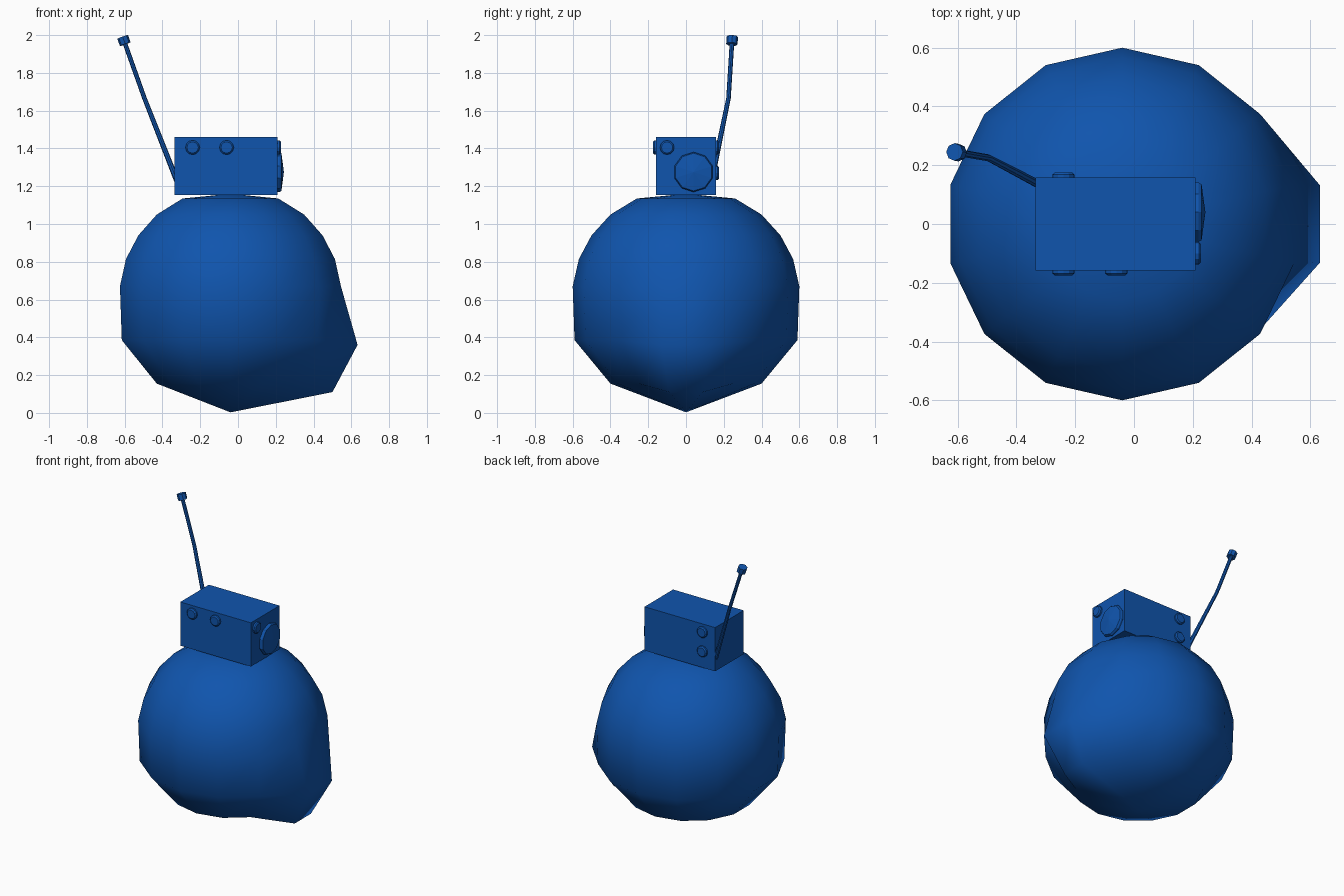
import bpy, bmesh, math
from mathutils import Vector

if "Cube" in bpy.data.objects:
    bpy.data.objects.remove(bpy.data.objects["Cube"], do_unlink=True)

blue = bpy.data.materials.new("blue")
blue.use_nodes = True
colour = (0.005, 0.09, 0.42, 1)
blue.diffuse_color = colour
blue.node_tree.nodes["Principled BSDF"].inputs["Base Color"].default_value = colour


def finish(name, bm, smooth=False):
    bmesh.ops.recalc_face_normals(bm, faces=bm.faces[:])
    mesh = bpy.data.meshes.new(name)
    bm.to_mesh(mesh)
    bm.free()
    mesh.materials.append(blue)
    for poly in mesh.polygons:
        poly.use_smooth = smooth
    obj = bpy.data.objects.new(name, mesh)
    bpy.context.collection.objects.link(obj)
    return obj


def lathe(name, profile, origin, axis, sides, smooth=False, turn=0.0):
    """Revolve (radius, height) points around an axis; zero radius makes a pole."""
    bm = bmesh.new()
    rot = Vector((0, 0, 1)).rotation_difference(Vector(axis))
    rings = []
    for r, h in profile:
        count = sides if r else 1
        ring = []
        for i in range(count):
            a = turn + math.tau * i / sides
            p = Vector((r * math.cos(a), r * math.sin(a), h))
            ring.append(bm.verts.new(Vector(origin) + rot @ p))
        rings.append(ring)
    for low, high in zip(rings, rings[1:]):
        for i in range(sides):
            j = (i + 1) % sides
            quad = [low[i % len(low)], low[j % len(low)],
                    high[j % len(high)], high[i % len(high)]]
            bm.faces.new(list(dict.fromkeys(quad)))
    return finish(name, bm, smooth)


def rod(name, start, end, r0, r1, sides=8):
    start, end = Vector(start), Vector(end)
    d = end - start
    return lathe(name, [(0, 0), (r0, 0), (r1, d.length), (0, d.length)],
                 start, d.normalized(), sides)


# Round body, with the lower side bulging out towards +x
body = lathe("body", [(0, 0.003), (0.4, 0.155), (0.59, 0.385), (0.6, 0.67), (0.567, 0.815),
                      (0.5, 0.94), (0.4, 1.05), (0.26, 1.135), (0, 1.16)],
             (-0.04, 0, 0), (0, 0, 1), 14, True, math.pi / 14)
for v in body.data.vertices:
    if abs(v.co.y) < 0.14 and v.co.x > 0.2:
        if 0.3 < v.co.z < 0.5:
            v.co.x, v.co.z = 0.633, 0.36
        elif 0.1 < v.co.z < 0.2:
            v.co.x, v.co.z = 0.5, 0.11

# Box head
bm = bmesh.new()
bmesh.ops.create_cube(bm, size=1)
for v in bm.verts:
    v.co = Vector((-0.0625 + v.co.x * 0.545, v.co.y * 0.315, 1.307 + v.co.z * 0.305))
finish("head", bm)

# Large lens with a shallow cone front
lathe("lens", [(0, -0.01), (0.106, -0.01), (0.106, 0.01), (0.1, 0.02), (0, 0.033)],
      (0.21, 0.04, 1.275), (1, 0, 0), 10)

# Small round knobs on three sides of the head
knob = [(0, -0.01), (0.038, -0.01), (0.038, 0.011), (0.03, 0.018), (0, 0.018)]
for name, place, axis in (
        ("side_knob", (0.21, -0.1, 1.405), (1, 0, 0)),
        ("front_knob_right", (-0.24, -0.157, 1.405), (0, -1, 0)),
        ("front_knob_left", (-0.06, -0.157, 1.405), (0, -1, 0)),
        ("back_knob_upper", (-0.24, 0.157, 1.405), (0, 1, 0)),
        ("back_knob_lower", (-0.24, 0.157, 1.27), (0, 1, 0))):
    lathe(name, knob, place, axis, 12)

# Bent antenna with a small tip
bend, top = Vector((-0.495, 0.225, 1.665)), Vector((-0.598, 0.243, 1.955))
rod("antenna_lower", (-0.32, 0.133, 1.22), bend, 0.015, 0.012)
rod("antenna_upper", bend, top, 0.012, 0.012)
along = (top - bend).normalized()
rod("antenna_tip", top - along * 0.003, top + along * 0.038, 0.03, 0.03)
